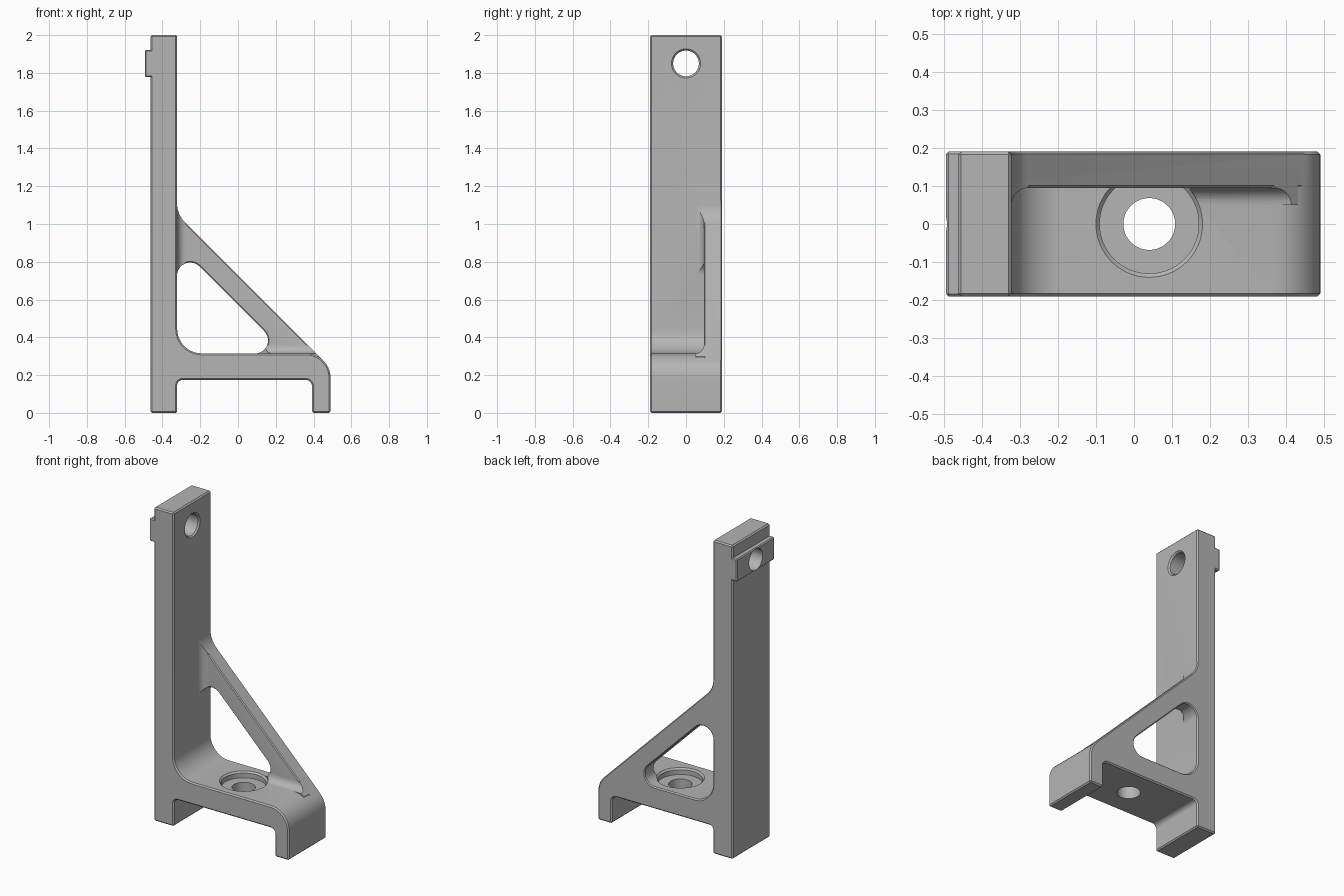
import bpy, bmesh, math
from mathutils import Vector, Matrix

cube = bpy.data.objects.get("Cube")
if cube:
    bpy.data.objects.remove(cube, do_unlink=True)

GREY = (0.46, 0.46, 0.46, 1)
mat = bpy.data.materials.new("satin_grey")
mat.use_nodes = True
mat.diffuse_color = GREY
mat.node_tree.nodes["Principled BSDF"].inputs["Base Color"].default_value = GREY

DEPTH = 0.19                    # half depth of the bracket
RIB_Y = 0.095                   # front face of the rib
COL_L, COL_R = -0.462, -0.322   # column faces
FLOOR = 0.315                   # top of the foot
EDGE = 0.008                    # edge chamfer


def finish(name, bm):
    bmesh.ops.recalc_face_normals(bm, faces=bm.faces)
    mesh = bpy.data.meshes.new(name)
    bm.to_mesh(mesh)
    bm.free()
    obj = bpy.data.objects.new(name, mesh)
    bpy.context.collection.objects.link(obj)
    mesh.materials.append(mat)
    return obj


def rounded(points, steps=10):
    """Turn (u, v, radius) corners into a filleted outline."""
    out = []
    for i, (u, v, r) in enumerate(points):
        p = Vector((u, v))
        if r == 0:
            out.append(p)
            continue
        a = (Vector(points[i - 1][:2]) - p).normalized()
        b = (Vector(points[(i + 1) % len(points)][:2]) - p).normalized()
        half = a.angle(b) / 2
        centre = p + (a + b).normalized() * r / math.sin(half)
        start = p + a * r / math.tan(half) - centre
        end = p + b * r / math.tan(half) - centre
        sweep = start.angle_signed(end)
        for k in range(steps + 1):
            out.append(centre + Matrix.Rotation(-sweep * k / steps, 2) @ start)
    return out


def prism(name, outline, low, high, place):
    """Extrude an outline; place(u, v, w) gives the 3D point."""
    bm = bmesh.new()
    face = bm.faces.new([bm.verts.new(place(p[0], p[1], low)) for p in outline])
    ext = bmesh.ops.extrude_face_region(bm, geom=[face])
    shift = Vector(place(0, 0, high)) - Vector(place(0, 0, low))
    bmesh.ops.translate(bm, vec=shift, verts=[g for g in ext["geom"] if isinstance(g, bmesh.types.BMVert)])
    return finish(name, bm)


def lathe(name, profile, matrix):
    """Closed solid of revolution about local z, from (radius, height) pairs."""
    bm = bmesh.new()
    pts = [(0, profile[0][1])] + profile + [(0, profile[-1][1])]
    verts = [bm.verts.new((r, 0, h)) for r, h in pts]
    edges = [bm.edges.new(pair) for pair in zip(verts, verts[1:])]
    bmesh.ops.spin(bm, geom=verts + edges, axis=(0, 0, 1), cent=(0, 0, 0), angle=math.tau, steps=64)
    bmesh.ops.remove_doubles(bm, verts=bm.verts, dist=0.0001)
    bm.transform(matrix)
    return finish(name, bm)


def apply(obj, mod):
    bpy.context.view_layer.objects.active = obj
    bpy.ops.object.modifier_apply(modifier=mod.name)


def combine(obj, other, operation, keep=False):
    mod = obj.modifiers.new("combine", "BOOLEAN")
    mod.operation, mod.solver, mod.object = operation, "EXACT", other
    apply(obj, mod)
    if not keep:
        bpy.data.objects.remove(other, do_unlink=True)


def chamfer(obj, width=EDGE):
    mod = obj.modifiers.new("chamfer", "BEVEL")
    mod.width, mod.segments = width, 1
    mod.limit_method, mod.angle_limit = "ANGLE", math.radians(40)
    mod.use_clamp_overlap = False
    apply(obj, mod)


def side(u, v, w):      # outline in x-z, depth along y
    return (u, w, v)


def plan(u, v, w):      # outline in x-y, depth along z
    return (u, v, w)


def across(u, v, w):    # outline in y-z, depth along x
    return (w, u, v)


# Column and foot in one profile
body_outline = rounded([
    (COL_L, 0, 0), (COL_R, 0, 0), (COL_R, 0.175, 0.03), (0.392, 0.175, 0.035),
    (0.392, 0, 0), (0.49, 0, 0), (0.49, FLOOR, 0.13), (COL_R, FLOOR, 0.13),
    (COL_R, 2, 0), (COL_L, 2, 0)])
bracket = prism("bracket", body_outline, -DEPTH, DEPTH, side)
chamfer(bracket)

# Diagonal rib with its rounded triangular window
rib_outline = rounded([
    (-0.4, 0.25, 0), (0.44, 0.2, 0), (0.452, 0.276, 0),
    (-0.323, 1.051, 0.145), (-0.323, 1.13, 0), (-0.4, 1.13, 0)])
window_outline = rounded([
    (-0.323, 0.314, 0.1), (0.258, 0.314, 0.07), (-0.323, 0.895, 0.07)])
window = prism("window_cutter", window_outline, -0.3, 0.3, side)
rib = prism("rib", rib_outline, RIB_Y, DEPTH, side)
combine(rib, window, "DIFFERENCE", keep=True)
chamfer(rib, 0.006)

# Concave blends from the rib into the column and the foot
limit = prism("blend_limit", rib_outline, -DEPTH, DEPTH, side)
combine(limit, window, "DIFFERENCE")
R = 0.045
IN = 0.02


def blend_outline(sx, corner_a, corner_b):
    """Quarter-round web; the first axis grows by sx from corner_a."""
    arc = [(corner_a + sx * R * (1 - math.sin(t)), corner_b - R * (1 - math.cos(t)))
           for t in [math.pi / 2 * k / 8 for k in range(9)]]
    return [(corner_a - sx * IN, corner_b + IN), (corner_a + sx * R, corner_b + IN)] + arc + \
           [(corner_a - sx * IN, corner_b - R)]


column_blend = prism("column_blend", blend_outline(1, COL_R, RIB_Y), 0.6, 1.12, plan)
foot_blend = prism("foot_blend", [(b, a) for a, b in blend_outline(1, FLOOR, RIB_Y)], -0.1, 0.43, across)
for part in (column_blend, foot_blend):
    combine(part, limit, "INTERSECT", keep=True)
bpy.data.objects.remove(limit, do_unlink=True)

# Locating key on the outer face of the column
key_outline = [(-0.493, 1.778), (-0.44, 1.778), (-0.44, 1.922), (-0.493, 1.922)]
key = prism("key", key_outline, -DEPTH, DEPTH, side)
chamfer(key, 0.006)

for part in (rib, column_blend, foot_blend, key):
    combine(bracket, part, "UNION")

# Counterbored foot hole and chamfered column hole
foot_hole = lathe("foot_hole_cutter", [
    (0.068, 0.1), (0.068, 0.275), (0.13, 0.275), (0.13, 0.305), (0.14, FLOOR), (0.14, 0.345)],
    Matrix.Translation((0.04, 0, 0)))
column_hole = lathe("column_hole_cutter", [
    (0.068, -0.6), (0.068, COL_R - 0.009), (0.077, COL_R), (0.077, -0.25)],
    Matrix.Translation((0, 0, 1.85)) @ Matrix.Rotation(math.pi / 2, 4, "Y"))
for cutter in (foot_hole, column_hole):
    combine(bracket, cutter, "DIFFERENCE")

# Smooth the fillets and bores, keep the chamfers crisp
bpy.ops.object.select_all(action="DESELECT")
bracket.select_set(True)
bpy.context.view_layer.objects.active = bracket
bpy.ops.object.shade_smooth_by_angle(angle=math.radians(25))
